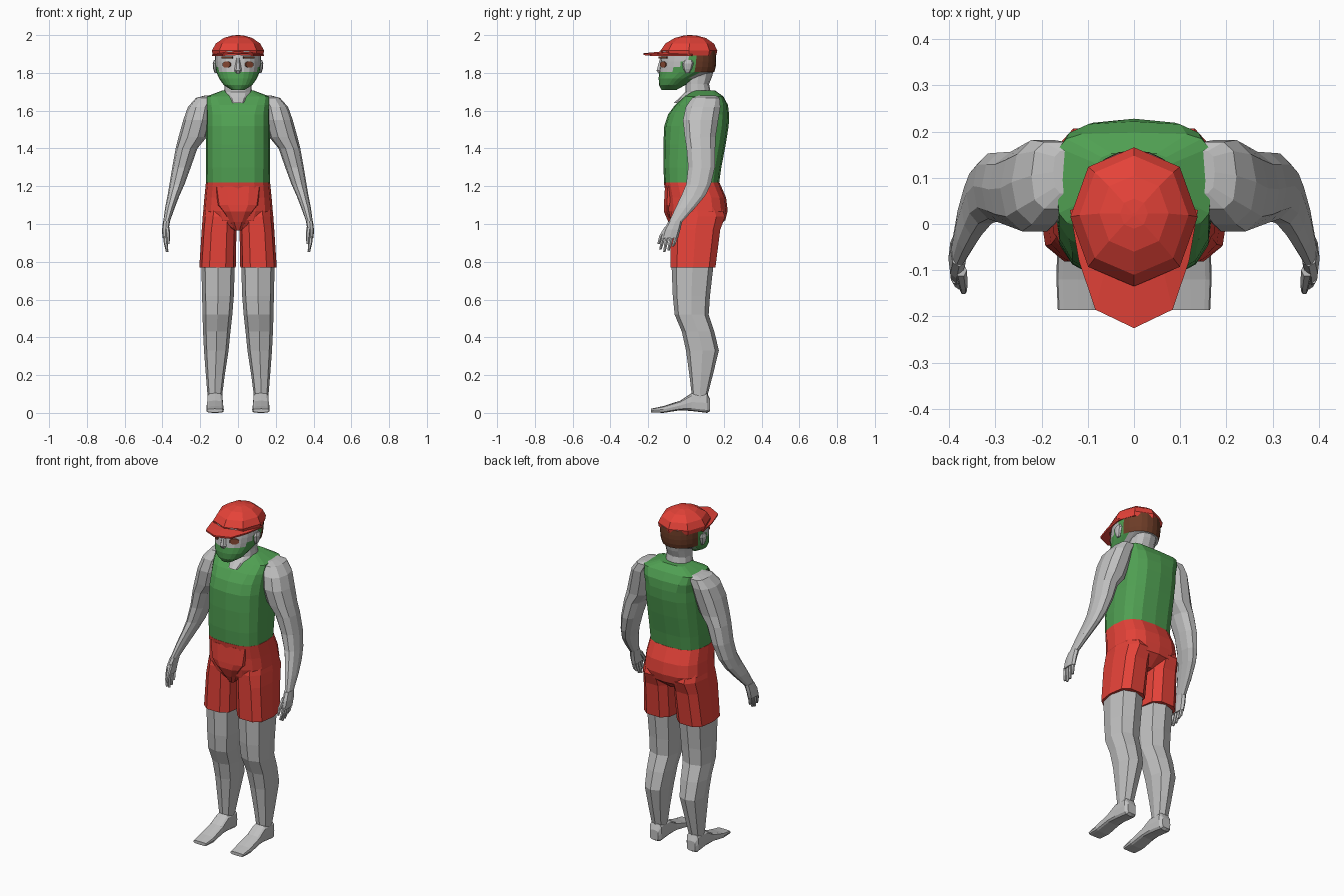
import bpy, bmesh, math
from mathutils import Vector


def material(name, rgb):
    m = bpy.data.materials.new(name)
    m.diffuse_color = (*rgb, 1)
    return m


RED = material("red cloth", (0.78, 0.055, 0.04))
GREEN = material("green cloth", (0.08, 0.35, 0.085))
SKIN = material("pale grey skin", (0.53, 0.53, 0.53))
BROWN = material("brown hair", (0.15, 0.045, 0.02))
IRIS = material("eye brown", (0.26, 0.07, 0.035))


def finish(name, bm, mats, mirror=False, rule=None):
    bmesh.ops.recalc_face_normals(bm, faces=bm.faces)
    if rule:
        for f in bm.faces:
            f.material_index = rule(f.calc_center_median())
    me = bpy.data.meshes.new(name)
    bm.to_mesh(me)
    bm.free()
    for m in mats:
        me.materials.append(m)
    ob = bpy.data.objects.new(name, me)
    bpy.context.collection.objects.link(ob)
    if mirror:
        mod = ob.modifiers.new("mirror", 'MIRROR')
        mod.use_mirror_merge = False
    return ob


def loft(name, rings, mats, n=8, p=2.4, axis='z', mirror=False, rule=None):
    """Rings are (station, x0, x1, v0, v1[, p]); superellipse sections of power p."""
    bm = bmesh.new()
    rows = []
    for t, x0, x1, v0, v1, *own in rings:
        e = 2 / (own[0] if own else p)
        row = []
        for i in range(n):
            a = 2 * math.pi * i / n
            c, s = round(math.cos(a), 6), round(math.sin(a), 6)
            x = (x0 + x1) / 2 + (x1 - x0) / 2 * math.copysign(abs(c) ** e, c)
            v = (v0 + v1) / 2 + (v1 - v0) / 2 * math.copysign(abs(s) ** e, s)
            row.append(bm.verts.new((x, v, t) if axis == 'z' else (x, t, v)))
        rows.append(row)
    for a, b in zip(rows, rows[1:]):
        for i in range(n):
            j = (i + 1) % n
            bm.faces.new((a[i], a[j], b[j], b[i]))
    bm.faces.new(rows[0])
    bm.faces.new(rows[-1])
    return finish(name, bm, mats, mirror, rule)


def centred(rings):
    return [(z, -r, r, *rest) for z, r, *rest in rings]


# Shirt and neck
loft("shirt", centred([
    (1.215, .168, -.115, .175), (1.30, .17, -.12, .187), (1.42, .17, -.12, .21),
    (1.52, .17, -.115, .226), (1.58, .17, -.095, .228), (1.63, .17, -.058, .222, 3.6),
    (1.675, .168, -.01, .198, 5), (1.706, .085, .04, .155, 3.5)]), [GREEN], 16, 2.9)
loft("neck", centred([
    (1.641, .045, -.064, .10), (1.67, .062, -.033, .115), (1.70, .074, -.002, .13),
    (1.74, .07, -.002, .122), (1.78, .07, -.01, .138), (1.83, .08, -.01, .15)]),
    [SKIN], 12, 2.3)

# Shorts
loft("shorts_waist", centred([
    (1.22, .17, -.117, .177), (1.14, .178, -.105, .212), (1.07, .184, -.10, .221),
    (1.02, .16, -.09, .208), (.965, .02, -.06, .14)]), [RED], 16, 2.8)
loft("shorts_front", centred([
    (1.20, .13, -.113, .0), (1.10, .115, -.119, .0), (1.065, .085, -.119, .0),
    (1.01, .045, -.095, .0), (.965, .016, -.07, .0)]), [RED], 10, 3)
loft("shorts_leg", [
    (1.12, .02, .178, -.065, .18, 2.3), (1.04, .004, .187, -.087, .213, 2.5),
    (.97, .008, .192, -.086, .186), (.77, .012, .205, -.085, .16)],
    [RED], 10, 2.9, mirror=True)

# Legs and feet
loft("leg", [
    (.82, .016, .195, -.078, .15), (.62, .022, .19, -.07, .127),
    (.52, .03, .188, -.06, .12), (.43, .04, .185, -.022, .15),
    (.33, .05, .18, .0, .174), (.20, .07, .17, .018, .142),
    (.10, .083, .162, .03, .116), (.06, .085, .16, .03, .118)],
    [SKIN], 8, 2.7, mirror=True)
loft("foot", [
    (.128, .095, .15, .01, .07), (.112, .083, .162, 0, .105),
    (.03, .08, .163, .01, .105), (-.03, .078, .166, .014, .065),
    (-.12, .075, .168, 0, .036), (-.186, .08, .165, .003, .022)],
    [SKIN], 12, 4, 'y', True)

# Arms, hands, fingers
loft("arm", [
    (1.68, .12, .175, .065, .16, 3), (1.668, .12, .222, .03, .18, 3),
    (1.62, .13, .265, -.005, .186), (1.55, .14, .29, -.02, .175),
    (1.46, .165, .315, -.01, .16), (1.40, .215, .33, 0, .158),
    (1.30, .25, .348, .008, .156), (1.21, .283, .363, -.002, .135),
    (1.15, .31, .373, -.027, .105), (1.085, .335, .386, -.058, .05),
    (1.01, .362, .396, -.092, -.02)], [SKIN], 10, 2.3, mirror=True)
loft("palm", [
    (1.015, .36, .397, -.092, -.02), (.97, .367, .402, -.118, -.03),
    (.925, .37, .4, -.132, -.042)], [SKIN], 8, 2.6, mirror=True)
for i, (y, tip) in enumerate([(-.119, .866), (-.098, .853), (-.076, .86), (-.054, .88)]):
    loft("finger_%d" % (i + 1), [
        (.935, .374, .397, y - .011, y + .011), (.90, .373, .393, y - .018, y + .003),
        (tip, .369, .382, y - .024, y - .009)], [SKIN], 6, 2, mirror=True)
loft("thumb", [
    (.985, .362, .388, -.115, -.085), (.94, .36, .38, -.142, -.118),
    (.895, .362, .376, -.153, -.138)], [SKIN], 6, 2, mirror=True)


# Head: hair at the back, covering over jaw and around the ears, bare face
def head_rule(c):
    if c.y > .05:
        return 2 if c.z > 1.80 else 0
    return 1 if c.z < 1.797 + .95 * max(0, c.y + .075) else 0


loft("head", centred([
    (1.71, .035, -.13, -.05), (1.735, .075, -.142, -.005), (1.77, .1, -.145, .06),
    (1.805, .115, -.142, .15), (1.83, .12, -.138, .157), (1.86, .122, -.135, .16),
    (1.885, .122, -.13, .16), (1.915, .122, -.125, .158)]),
    [SKIN, GREEN, BROWN], 24, 2.1, rule=head_rule)
loft("nose", centred([
    (1.798, .012, -.148, -.12), (1.812, .02, -.158, -.12), (1.88, .008, -.138, -.12)]),
    [SKIN], 6, 2)
loft("ear", [
    (1.80, .105, .124, -.003, .018), (1.82, .105, .131, -.014, .03),
    (1.85, .105, .134, -.02, .04), (1.868, .105, .128, -.008, .034)],
    [SKIN], 8, 2.2, mirror=True)


# Eyes and brows: thin plates laid on the face
def face_plate(name, x, z, w, h, mat, n):
    y = .0125 - .148 * math.sqrt(1 - (x / .122) ** 2) - .004
    out = Vector((.58, -.81, 0)).normalized()
    side = Vector((-out.y, out.x, 0))
    bm = bmesh.new()
    vs = []
    for i in range(n):
        a = 2 * math.pi * (i + .5) / n
        vs.append(bm.verts.new(Vector((x, y, z)) + side * (w * math.cos(a))
                               + Vector((0, 0, h * math.sin(a))) + out * .003))
    face = bm.faces.new(vs)
    new = bmesh.ops.extrude_face_region(bm, geom=[face])["geom"]
    bmesh.ops.translate(bm, vec=-out * .008,
                        verts=[v for v in new if isinstance(v, bmesh.types.BMVert)])
    finish(name, bm, [mat], True)


face_plate("eye", .06, 1.844, .027, .018, IRIS, 8)
face_plate("eyebrow", .058, 1.881, .05, .008, BROWN, 4)

# Cap crown and brim
loft("cap_crown", centred([
    (1.893, .134, -.128, .16), (1.918, .138, -.135, .166), (1.955, .118, -.11, .148),
    (1.985, .075, -.06, .105), (1.998, .03, -.01, .055), (2.0, .004, .016, .024)]),
    [RED], 8, 2.1)
bm = bmesh.new()
outline = [(.137, .03, 1.893), (.118, -.08, 1.893), (.083, -.185, 1.895), (0, -.225, 1.899)]
inner = [(.11, .04, 1.9), (.09, -.04, 1.904), (.06, -.09, 1.907), (0, -.11, 1.91)]
flip = lambda pts: pts + [(-x, y, z) for x, y, z in reversed(pts[:-1])]
o = [bm.verts.new(v) for v in flip(outline)]
k = [bm.verts.new(v) for v in flip(inner)]
for i in range(len(o) - 1):
    bm.faces.new((o[i], k[i], k[i + 1], o[i + 1]))
brim = finish("cap_brim", bm, [RED])
thick = brim.modifiers.new("thickness", 'SOLIDIFY')
thick.thickness = .01
thick.offset = 0
